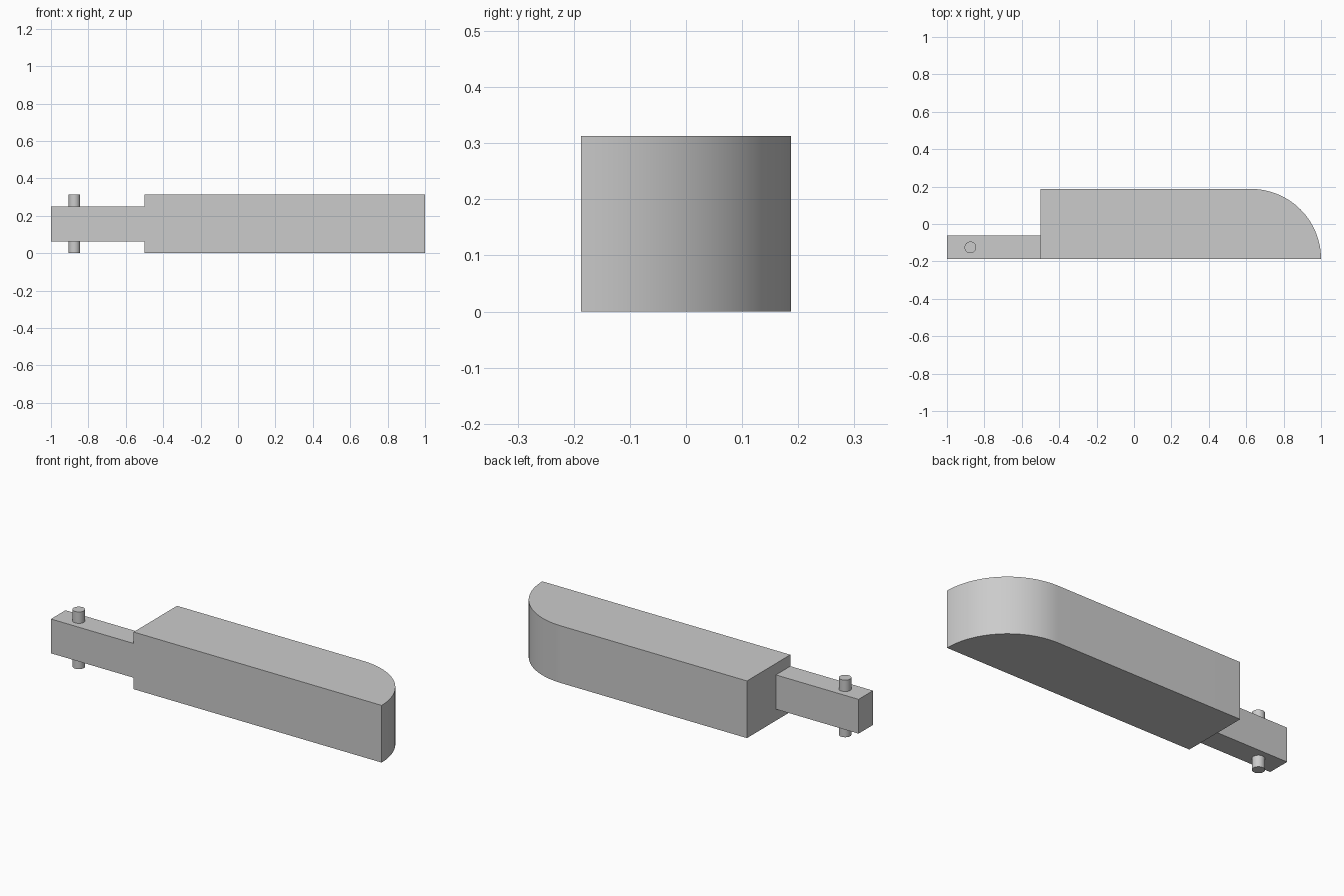
import bpy, bmesh, math

cube = bpy.data.objects.get("Cube")
if cube:
    bpy.data.objects.remove(cube, do_unlink=True)

grey = bpy.data.materials.new("plain grey")
grey.use_nodes = True
colour = (0.6, 0.6, 0.6, 1)
grey.diffuse_color = colour
grey.node_tree.nodes["Principled BSDF"].inputs["Base Color"].default_value = colour

HALF_DEPTH, HEIGHT, SHOULDER = 0.1875, 0.3125, -0.5


def extrude_outline(name, outline, bottom, top):
    """Extrude a counter-clockwise xy outline between two heights."""
    bm = bmesh.new()
    face = bm.faces.new([bm.verts.new((x, y, bottom)) for x, y in outline])
    lifted = bmesh.ops.extrude_face_region(bm, geom=[face])["geom"]
    verts = [v for v in lifted if isinstance(v, bmesh.types.BMVert)]
    bmesh.ops.translate(bm, verts=verts, vec=(0, 0, top - bottom))
    bmesh.ops.recalc_face_normals(bm, faces=bm.faces)
    mesh = bpy.data.meshes.new(name)
    bm.to_mesh(mesh)
    bm.free()
    mesh.materials.append(grey)
    obj = bpy.data.objects.new(name, mesh)
    bpy.context.collection.objects.link(obj)
    bpy.ops.object.select_all(action="DESELECT")
    obj.select_set(True)
    bpy.context.view_layer.objects.active = obj
    bpy.ops.object.shade_smooth_by_angle(angle=math.radians(30))
    return obj


def arc(cx, cy, radius, sweep, steps):
    return [(cx + radius * math.cos(sweep * i / steps),
             cy + radius * math.sin(sweep * i / steps)) for i in range(steps + 1)]


# Main block: straight back, quarter-round nose
nose_radius = 2 * HALF_DEPTH
nose = arc(1 - nose_radius, -HALF_DEPTH, nose_radius, math.pi / 2, 32)
extrude_outline("body", nose + [(SHOULDER, HALF_DEPTH), (SHOULDER, -HALF_DEPTH)], 0, HEIGHT)

# Narrow arm, flush with the front of the block
arm_back = -0.0625
extrude_outline("arm", [(-1, -HALF_DEPTH), (SHOULDER, -HALF_DEPTH),
                        (SHOULDER, arm_back), (-1, arm_back)], 0.0625, 0.25)

# Pivot pin through the arm
extrude_outline("pivot_pin", arc(-0.875, -0.125, 0.03125, math.tau, 32)[:-1], 0, HEIGHT)
